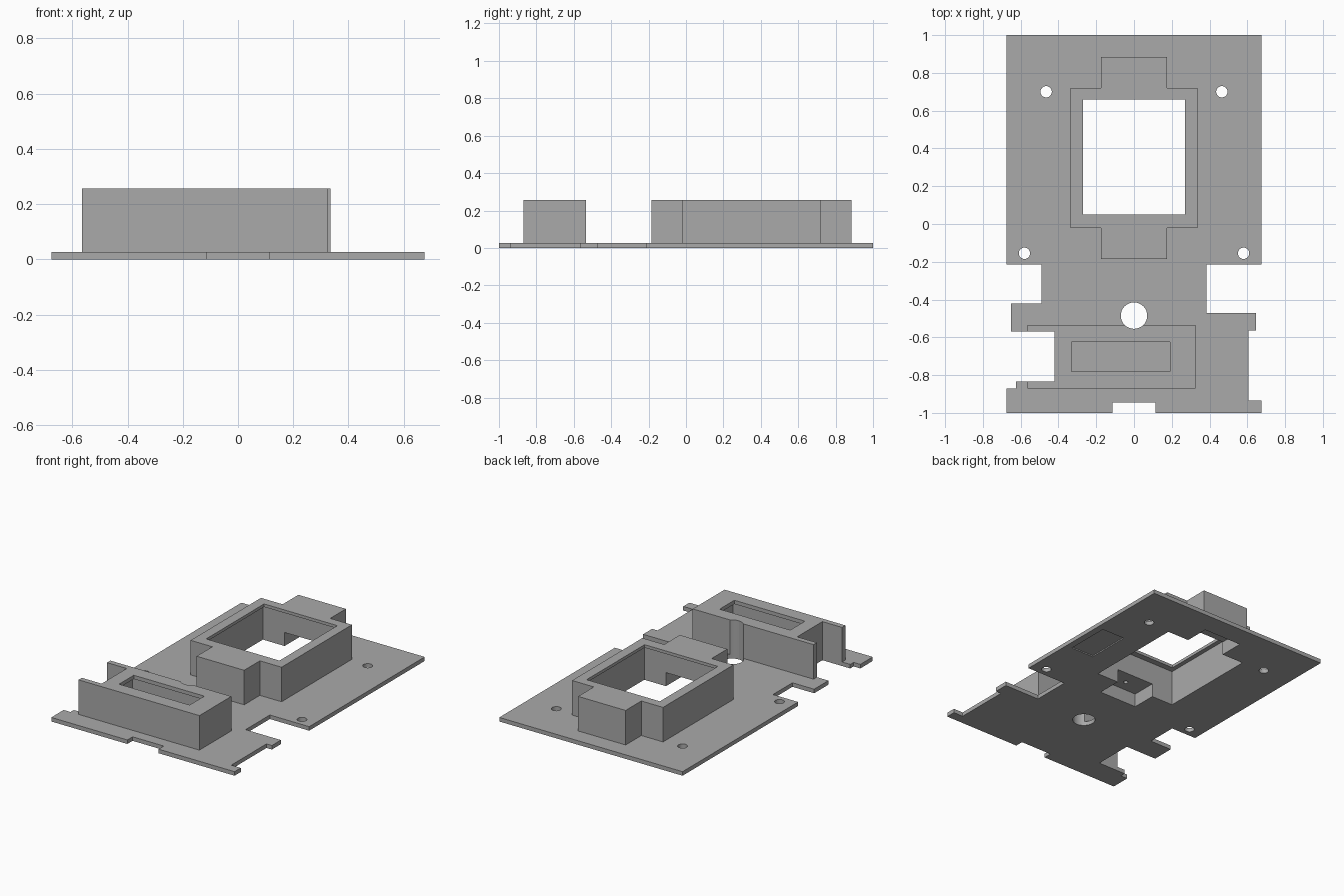
import bpy
import bmesh

old = bpy.data.objects.get("Cube")
if old:
    bpy.data.objects.remove(old, do_unlink=True)

PLATE, TOP = 0.027, 0.257     # plate thickness and overall height

grey = bpy.data.materials.new("plain grey")
grey.use_nodes = True
grey.diffuse_color = (0.4, 0.4, 0.4, 1)
grey.node_tree.nodes["Principled BSDF"].inputs["Base Color"].default_value = (0.4, 0.4, 0.4, 1)


def prism(name, outline, z0, z1):
    """Extrude a flat outline from z0 up to z1."""
    bm = bmesh.new()
    face = bm.faces.new([bm.verts.new((x, y, z0)) for x, y in outline])
    top = bmesh.ops.extrude_face_region(bm, geom=[face])["geom"]
    for v in top:
        if isinstance(v, bmesh.types.BMVert):
            v.co.z = z1
    bmesh.ops.recalc_face_normals(bm, faces=bm.faces)
    mesh = bpy.data.meshes.new(name)
    bm.to_mesh(mesh)
    bm.free()
    mesh.materials.append(grey)
    ob = bpy.data.objects.new(name, mesh)
    bpy.context.collection.objects.link(ob)
    return ob


def rect(x0, x1, y0, y1):
    return [(x0, y0), (x1, y0), (x1, y1), (x0, y1)]


def cut(ob, cutter):
    """Subtract the cutter and remove it."""
    mod = ob.modifiers.new("cut", "BOOLEAN")
    mod.operation, mod.solver, mod.object = "DIFFERENCE", "EXACT", cutter
    bpy.context.view_layer.objects.active = ob
    bpy.ops.object.modifier_apply(modifier=mod.name)
    bpy.data.objects.remove(cutter, do_unlink=True)


def cut_box(ob, area, z0, z1):
    cut(ob, prism("cutter", rect(*area), z0, z1))


def cut_hole(ob, x, y, r, z0=-0.1, z1=0.4):
    bpy.ops.mesh.primitive_cylinder_add(vertices=32, radius=r, depth=z1 - z0,
                                        location=(x, y, (z0 + z1) / 2))
    cut(ob, bpy.context.object)


# Notched base plate
base = prism("base_plate", [
    (-.675, 1), (.675, 1), (.675, -.215), (.385, -.215), (.385, -.47),
    (.645, -.47), (.645, -.565), (.605, -.565), (.605, -.935), (.675, -.935),
    (.675, -1), (.115, -1), (.115, -.945), (-.115, -.945), (-.115, -1),
    (-.675, -1), (-.675, -.87), (-.625, -.87), (-.625, -.835), (-.42, -.835),
    (-.42, -.57), (-.65, -.57), (-.65, -.42), (-.49, -.42), (-.49, -.215),
    (-.675, -.215)], 0, PLATE)

# Frame housing with an ear at each end
housing = prism("frame_housing", [
    (-.335, -.02), (-.175, -.02), (-.175, -.185), (.175, -.185), (.175, -.02),
    (.335, -.02), (.335, .72), (.175, .72), (.175, .885), (-.175, .885),
    (-.175, .72), (-.335, .72)], PLATE, TOP)

# Main cavity, low pockets under the ears, and the lipped window
cavity = (-.3, .3, .01, .69)
pockets = (-.14, .14, -.155, .855)
for part in (base, housing):
    cut_box(part, cavity, -.1, TOP - .02)
    cut_box(part, pockets, -.1, .09)
cut_box(housing, (-.27, .27, .05, .66), .1, .4)
for y in (-.08, .78):
    cut_hole(housing, 0, y, .014, .05, .15)

# Front box, open at one end between two walls
box = prism("front_box", [
    (-.565, -.87), (.325, -.87), (.325, -.535), (-.565, -.535),
    (-.565, -.57), (-.42, -.57), (-.42, -.835), (-.565, -.835)], PLATE, TOP)
cut_box(box, (-.36, .22, -.81, -.595), .13, TOP - .025)
cut_box(box, (-.33, .19, -.78, -.625), .2, .4)

# Screw holes, and the large hole that also nicks the front box
for side in (-1, 1):
    cut_hole(base, side * .465, .7, .03)
    cut_hole(base, side * .58, -.155, .03)
for part in (base, box):
    cut_hole(part, 0, -.485, .07)

# Shallow recess on the underside
cut_box(base, (.46, .63, .15, .45), -.1, .008)
